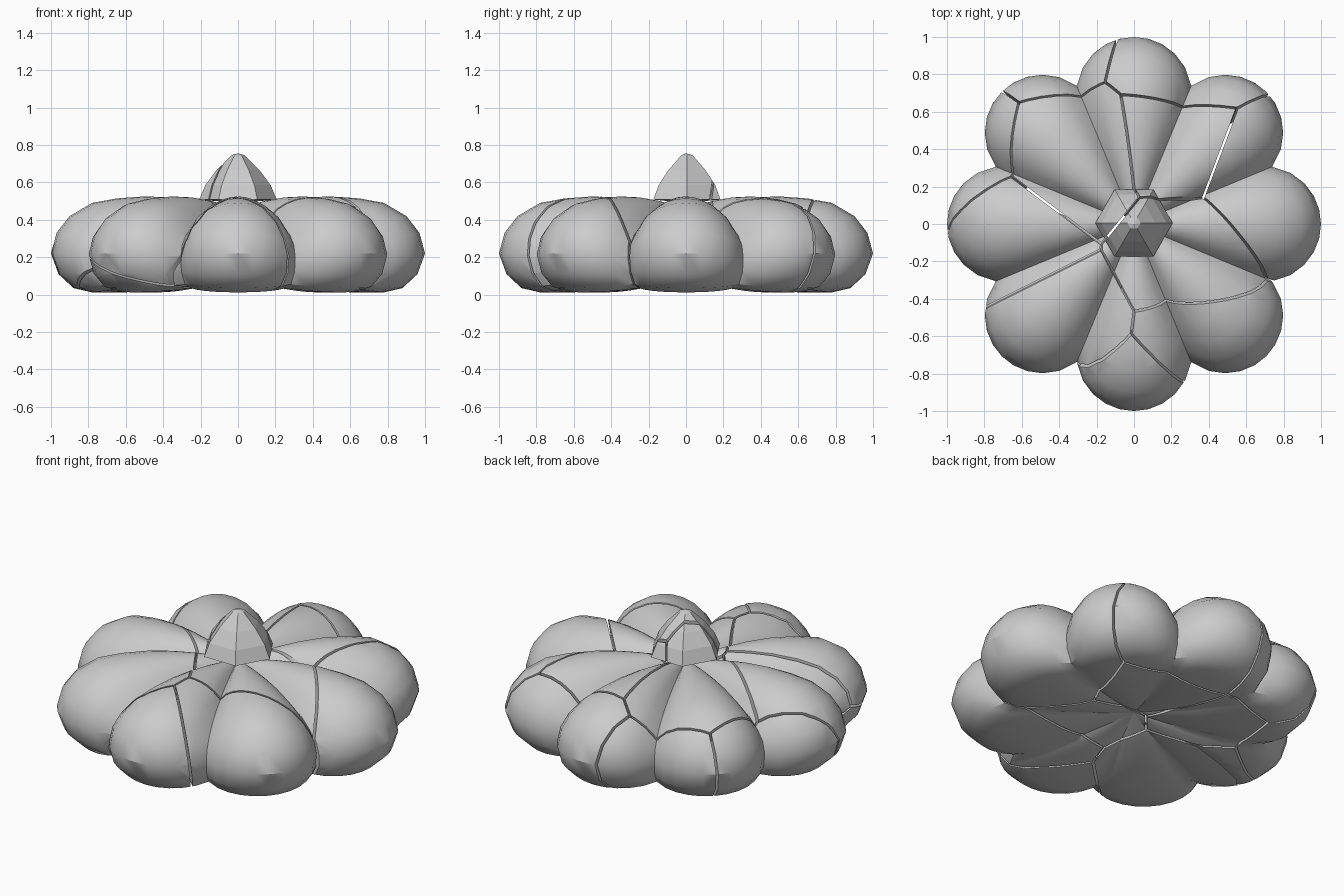
import bpy, bmesh
from math import sin, cos, pi, sqrt
from mathutils import Vector

if "Cube" in bpy.data.objects:
    bpy.data.objects.remove(bpy.data.objects["Cube"])

LOBES, STEPS = 8, 10
# (radius, height) along the lobe ridge and along the valley, top centre to bottom centre
RIDGE = [(0.08, .475), (.22, .503), (.36, .52), (.5, .525), (.65, .514), (.78, .49), (.9, .42),
         (.97, .33), (1, .22), (.96, .11), (.88, .035), (.78, .012), (.6, .012), (.4, .03), (.2, .07)]
VALLEY = [(0.08, .45), (.2, .445), (.31, .435), (.42, .42), (.54, .395), (.65, .36), (.73, .315),
          (.78, .265), (.80, .2), (.79, .12), (.74, .055), (.66, .035), (.5, .045), (.33, .065), (.17, .09)]


def loft(name, rings, top, bottom):
    """Closed surface through rings, ended by a pole at each end."""
    bm = bmesh.new()
    rows = [[bm.verts.new(p) for p in ring] for ring in rings]
    n = len(rows[0])
    t, b = bm.verts.new((0, 0, top)), bm.verts.new((0, 0, bottom))
    for i in range(n):
        j = (i + 1) % n
        bm.faces.new((t, rows[0][i], rows[0][j]))
        bm.faces.new((b, rows[-1][j], rows[-1][i]))
        for u, v in zip(rows, rows[1:]):
            bm.faces.new((u[i], v[i], v[j], u[j]))
    return finish(name, bm)


def finish(name, bm):
    bmesh.ops.recalc_face_normals(bm, faces=bm.faces[:])
    me = bpy.data.meshes.new(name)
    bm.to_mesh(me)
    bm.free()
    ob = bpy.data.objects.new(name, me)
    bpy.context.collection.objects.link(ob)
    return ob


def ridge_weight(a):
    """1 on the lobe ridge, 0 in the valley, following a round lobe end."""
    r = .69 * cos(a) + sqrt(max(0, .31 ** 2 - (.69 * sin(a)) ** 2))
    return max(0, min(1, (r - .80) / .20))


# Lobed body
rings = []
for (r1, z1), (r0, z0) in zip(RIDGE, VALLEY):
    ring = []
    for i in range(LOBES * STEPS):
        a = 2 * pi * i / (LOBES * STEPS)
        off = (i % STEPS) / STEPS * pi / 4
        w = ridge_weight(min(off, pi / 4 - off))
        r, z = r0 + (r1 - r0) * w, z0 + (z1 - z0) * w
        ring.append((r * cos(a), r * sin(a), z))
    rings.append(ring)
body = loft("body", rings, .46, .12)

# Six-sided pointed stem
STEM = [(.035, .745), (.115, .665), (.175, .585), (.207, .508)]
stem = loft("stem", [[(r * cos(k * pi / 3), r * sin(k * pi / 3) + .005, z) for k in range(6)]
                     for r, z in STEM], .756, .49)

# Fracture into cells with thin gaps between them
SEEDS = [Vector(s) for s in [
    (.65, .2, .3), (.25, .85, .2), (.2, .37, .3), (-.3, .3, .4), (-.95, .4, .2), (-.6, -.1, .4),
    (-.4, -.5, .4), (0, -.85, .2), (.3, -.58, .25), (.25, -.15, .4), (-.45, 1.0, .15), (-.5, -.35, -.1)]]
GAP = .012


def make_cell(seed):
    bm = bmesh.new()
    bmesh.ops.create_cube(bm, size=4)
    for other in SEEDS:
        if other is seed:
            continue
        n = (other - seed).normalized()
        cut = bmesh.ops.bisect_plane(bm, geom=bm.verts[:] + bm.edges[:] + bm.faces[:], dist=1e-6,
                                     plane_co=(seed + other) / 2 - n * GAP / 2, plane_no=n,
                                     clear_outer=True)["geom_cut"]
        edges = [e for e in cut if isinstance(e, bmesh.types.BMEdge)]
        if len(edges) > 2:
            bmesh.ops.contextual_create(bm, geom=edges)
    ob = finish("cell_cutter", bm)
    ob.hide_render = True
    return ob


for part in (body, stem):
    for k, seed in enumerate(SEEDS):
        cell = make_cell(seed)
        mod = part.modifiers.new("cell", 'BOOLEAN')
        mod.operation, mod.solver, mod.object = 'INTERSECT', 'EXACT', cell
        bpy.context.view_layer.update()
        me = bpy.data.meshes.new_from_object(part.evaluated_get(bpy.context.evaluated_depsgraph_get()))
        part.modifiers.remove(mod)
        bpy.data.objects.remove(cell)
        if len(me.polygons) == 0:
            continue
        piece = bpy.data.objects.new(f"{part.name}_piece_{k + 1}", me)
        bpy.context.collection.objects.link(piece)
        if part is body:
            bpy.ops.object.select_all(action='DESELECT')
            piece.select_set(True)
            bpy.context.view_layer.objects.active = piece
            bpy.ops.object.shade_smooth_by_angle(angle=.6)
for part in (body, stem):
    bpy.data.objects.remove(part)
